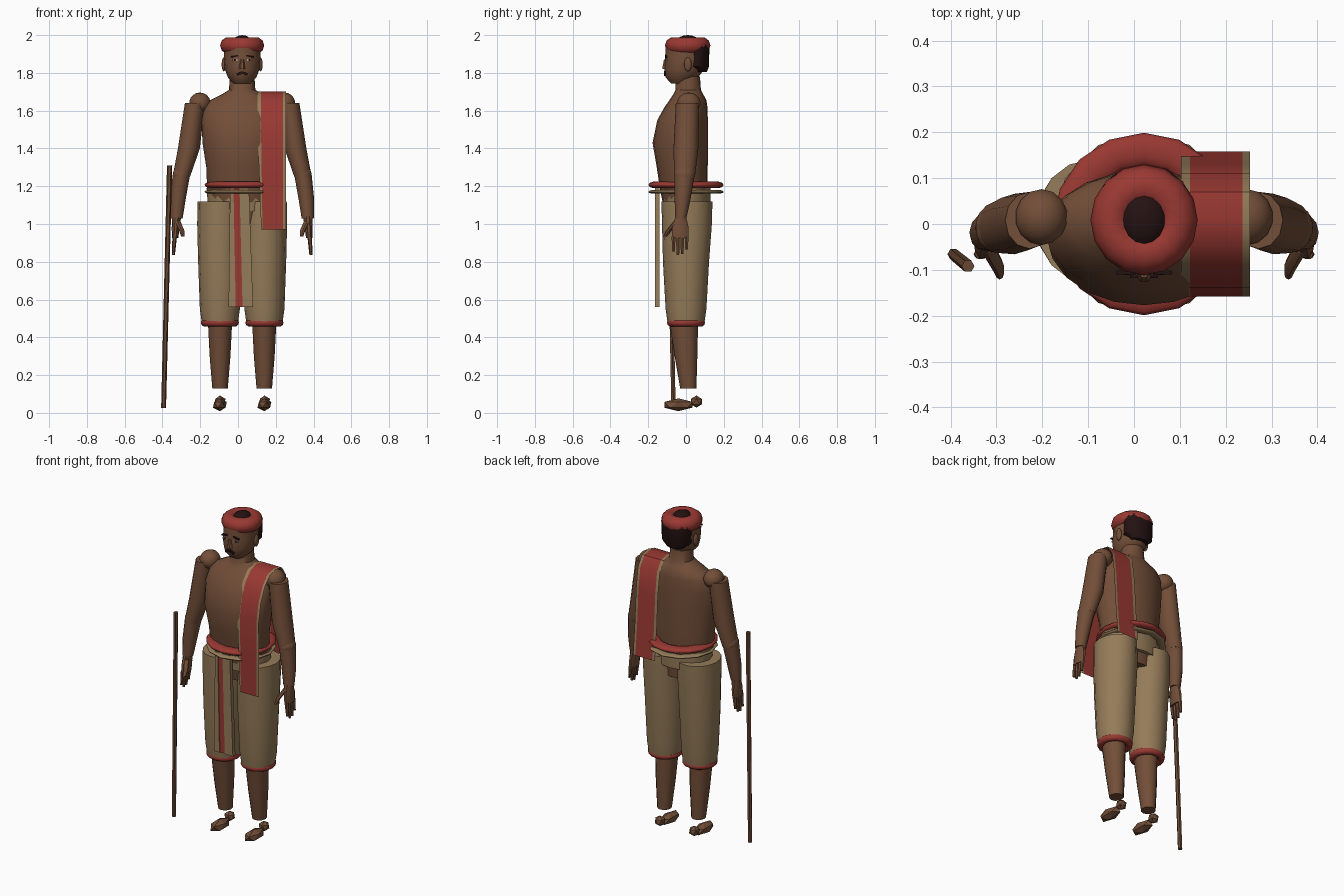
import bpy, math

cube = bpy.data.objects.get("Cube")
if cube:
    bpy.data.objects.remove(cube, do_unlink=True)

CX = 0.022  # body centre line


def material(name, r, g, b):
    m = bpy.data.materials.new(name)
    m.use_nodes = True
    m.diffuse_color = (r, g, b, 1)
    bsdf = m.node_tree.nodes["Principled BSDF"]
    bsdf.inputs["Base Color"].default_value = (r, g, b, 1)
    bsdf.inputs["Roughness"].default_value = 0.9
    return m


SKIN = material("brown skin", 0.17, 0.077, 0.04)
KHAKI = material("khaki cloth", 0.30, 0.20, 0.10)
RED = material("red cloth", 0.32, 0.04, 0.032)
HAIR = material("dark hair", 0.018, 0.006, 0.006)
WOOD = material("stick wood", 0.14, 0.064, 0.033)
EYE = material("eye white", 0.45, 0.36, 0.28)


def smooth(ob, angle=40):
    bpy.ops.object.select_all(action='DESELECT')
    ob.select_set(True)
    bpy.context.view_layer.objects.active = ob
    bpy.ops.object.shade_smooth_by_angle(angle=math.radians(angle))


def mesh(name, verts, faces, mats):
    me = bpy.data.meshes.new(name)
    me.from_pydata(verts, [], faces)
    for m in mats:
        me.materials.append(m)
    me.update()
    ob = bpy.data.objects.new(name, me)
    bpy.context.collection.objects.link(ob)
    return ob


def loft(name, rings, mat, n=16):
    """Skin a stack of ellipses (x, y, z, rx, ry), listed upward, with end caps."""
    verts = [(x + rx * math.cos(2 * math.pi * i / n),
              y + ry * math.sin(2 * math.pi * i / n), z)
             for x, y, z, rx, ry in rings for i in range(n)]
    faces = [(k * n + i, k * n + (i + 1) % n, (k + 1) * n + (i + 1) % n, (k + 1) * n + i)
             for k in range(len(rings) - 1) for i in range(n)]
    last = (len(rings) - 1) * n
    faces += [tuple(reversed(range(n))), tuple(range(last, last + n))]
    ob = mesh(name, verts, faces, [mat])
    smooth(ob)
    return ob


def finish(name, mat, scale, soft=True):
    ob = bpy.context.object
    ob.name = name
    ob.scale = scale
    ob.data.materials.append(mat)
    if soft:
        smooth(ob, 60)
    return ob


def ring(name, loc, major, minor, mat, scale=(1, 1, 1), n=16):
    bpy.ops.mesh.primitive_torus_add(location=loc, major_radius=major, minor_radius=minor,
                                     major_segments=n, minor_segments=10)
    return finish(name, mat, scale)


def ball(name, loc, scale, mat):
    bpy.ops.mesh.primitive_uv_sphere_add(segments=14, ring_count=9, radius=1, location=loc)
    return finish(name, mat, scale)


def facet_ball(name, loc, scale, mat):
    bpy.ops.mesh.primitive_ico_sphere_add(subdivisions=1, radius=1, location=loc)
    return finish(name, mat, scale, soft=False)


def plate(name, loc, size, mat, tilt=0):
    bpy.ops.mesh.primitive_cube_add(size=1, location=loc, rotation=(0, tilt, 0))
    return finish(name, mat, size, soft=False)


def hanging(name, bottom, top, z, y, mat):
    """Tapered flat strip: x spans at bottom and top, z range, y range."""
    verts = [(x, yy, zz) for span, zz in ((bottom, z[0]), (top, z[1]))
             for x, yy in ((span[0], y[0]), (span[1], y[0]), (span[1], y[1]), (span[0], y[1]))]
    faces = [(3, 2, 1, 0), (4, 5, 6, 7)] + \
            [(i, (i + 1) % 4, 4 + (i + 1) % 4, 4 + i) for i in range(4)]
    return mesh(name, verts, faces, [mat])


# Torso with neck
profile = [(0.0, 1.0, .14, .10), (-.012, 1.18, .185, .125), (-.02, 1.3, .19, .135),
           (-.03, 1.43, .21, .147), (-.018, 1.55, .215, .134), (0, 1.62, .20, .113),
           (.01, 1.655, .17, .098), (.012, 1.685, .11, .08), (.012, 1.71, .07, .067),
           (.01, 1.78, .065, .064)]
loft("torso", [(CX, y, z, rx, ry) for y, z, rx, ry in profile], SKIN, 20)

# Head, hair and headwear
skull = [(-.035, 1.745, .045, .045), (-.022, 1.775, .075, .085), (-.008, 1.82, .092, .106),
         (0, 1.87, .097, .112), (.004, 1.95, .095, .11)]
loft("head", [(CX, y, z, rx, ry) for y, z, rx, ry in skull], SKIN)
locks = [(.075, 1.805, .055, .035), (.06, 1.835, .092, .062), (.06, 1.95, .096, .064)]
loft("hair", [(CX, y, z, rx, ry) for y, z, rx, ry in locks], HAIR)
ring("turban", (CX, .009, 1.945), .072, .045, RED, (1, 1.03, 1))
ball("turban_crown", (CX, .009, 1.953), (.055, .068, .047), HAIR)

# Face
loft("nose", [(CX, -.112, 1.82, .017, .016), (CX, -.11, 1.87, .009, .008)], SKIN, 6)
for s in (-1, 1):
    side = "left" if s > 0 else "right"
    plate(side + "_eyebrow", (CX + s * .04, -.106, 1.888), (.04, .009, .008), HAIR, s * .2)
    plate(side + "_eye", (CX + s * .038, -.105, 1.868), (.026, .008, .01), EYE)
    plate(side + "_pupil", (CX + s * .038, -.109, 1.868), (.01, .004, .01), HAIR)
    plate(side + "_moustache", (CX + s * .014, -.113, 1.797), (.03, .009, .014), HAIR, s * .4)
    ball(side + "_ear", (CX + s * .097, .01, 1.845), (.012, .02, .037), SKIN)

# Waist
loft("waistband", [(CX, .003, 1.07, .18, .125), (CX, 0, 1.19, .188, .13)], KHAKI)
ring("red_belt", (CX, 0, 1.207), .163, .036, RED, (1, 1, .5))
ring("khaki_belt", (CX, 0, 1.17), .175, .024, KHAKI, (1, 1, .4), 12)

# Front hanging panel
drop = (.56, 1.19)
hanging("panel_right", (-.05, -.012), (-.042, -.024), drop, (-.165, -.14), KHAKI)
hanging("panel_stripe", (-.014, .026), (-.026, .01), drop, (-.16, -.143), RED)
hanging("panel_left", (.024, .08), (.008, .058), drop, (-.165, -.14), KHAKI)

# Limbs, the same on both sides
for s in (-1, 1):
    side = "left" if s > 0 else "right"

    def limb(part, rings, mat, n=12):
        loft(side + "_" + part, [(CX + s * d, y, z, rx, ry) for d, y, z, rx, ry in rings], mat, n)

    limb("trouser_leg", [(.118, 0, .48, .096, .098), (.118, 0, .55, .106, .108),
                         (.118, 0, .8, .115, .122), (.118, .005, 1.0, .12, .132),
                         (.118, .005, 1.12, .118, .135)], KHAKI, 16)
    ring(side + "_cuff", (CX + s * .118, 0, .478), .08, .021, RED)
    limb("shin", [(.117, .012, .13, .041, .043), (.117, 0, .3, .055, .06),
                  (.117, -.012, .48, .064, .076)], SKIN)
    facet_ball(side + "_foot", (CX + s * .118, -.04, .043), (.041, .088, .034), SKIN)
    facet_ball(side + "_heel", (CX + s * .118, .055, .06), (.033, .034, .032), SKIN)

    ball(side + "_shoulder", (CX + s * .224, .015, 1.64), (.058, .062, .056), SKIN)
    limb("upper_arm", [(.322, -.008, 1.25, .046, .055), (.282, 0, 1.4, .058, .066),
                       (.25, .008, 1.64, .053, .062)], SKIN)
    ball(side + "_elbow", (CX + s * .322, -.008, 1.26), (.047, .055, .05), SKIN)
    limb("forearm", [(.347, -.028, 1.03, .032, .03), (.34, -.018, 1.13, .041, .042),
                     (.322, -.008, 1.26, .046, .054)], SKIN)
    limb("palm", [(.355, -.032, .925, .017, .046), (.352, -.03, .98, .021, .046),
                  (.347, -.028, 1.04, .024, .03)], SKIN, 10)
    for i, length in enumerate((.075, .095, .09, .065)):
        y = -.066 + i * .023
        limb("finger_%d" % (i + 1), [(.364, y, .93 - length, .008, .008),
                                     (.357, y, .935, .012, .012)], SKIN, 6)
    limb("thumb", [(.315, -.11, .935, .009, .011), (.32, -.09, .965, .014, .016),
                   (.343, -.048, 1.015, .016, .018)], SKIN, 8)

# Shoulder cloth draped front to back, with khaki borders
path = [(-.156, .97), (-.157, 1.2), (-.158, 1.43), (-.138, 1.54), (-.10, 1.63), (-.05, 1.685),
        (.01, 1.702), (.07, 1.69), (.11, 1.63), (.128, 1.5), (.14, 1.3), (.158, 1.1)]
verts = []
for y, z in path:
    left_edge = .103 + .02 * max(0, (1.5 - z) / .53) * (y < 0)
    verts += [(x, y, z) for x in (left_edge, .122 + (left_edge - .103) * .4, .237, .253)]
faces = [(4 * k + i, 4 * k + i + 1, 4 * k + i + 5, 4 * k + i + 4)
         for k in range(len(path) - 1) for i in range(3)]
cloth = mesh("shoulder_cloth", verts, faces, [RED, KHAKI])
for i, face in enumerate(cloth.data.polygons):
    face.material_index = 0 if i % 3 == 1 else 1
smooth(cloth)

# Walking stick
loft("walking_stick", [(-.394, -.066, .025, .013, .013), (-.362, -.092, 1.31, .014, .014)], WOOD, 6)
